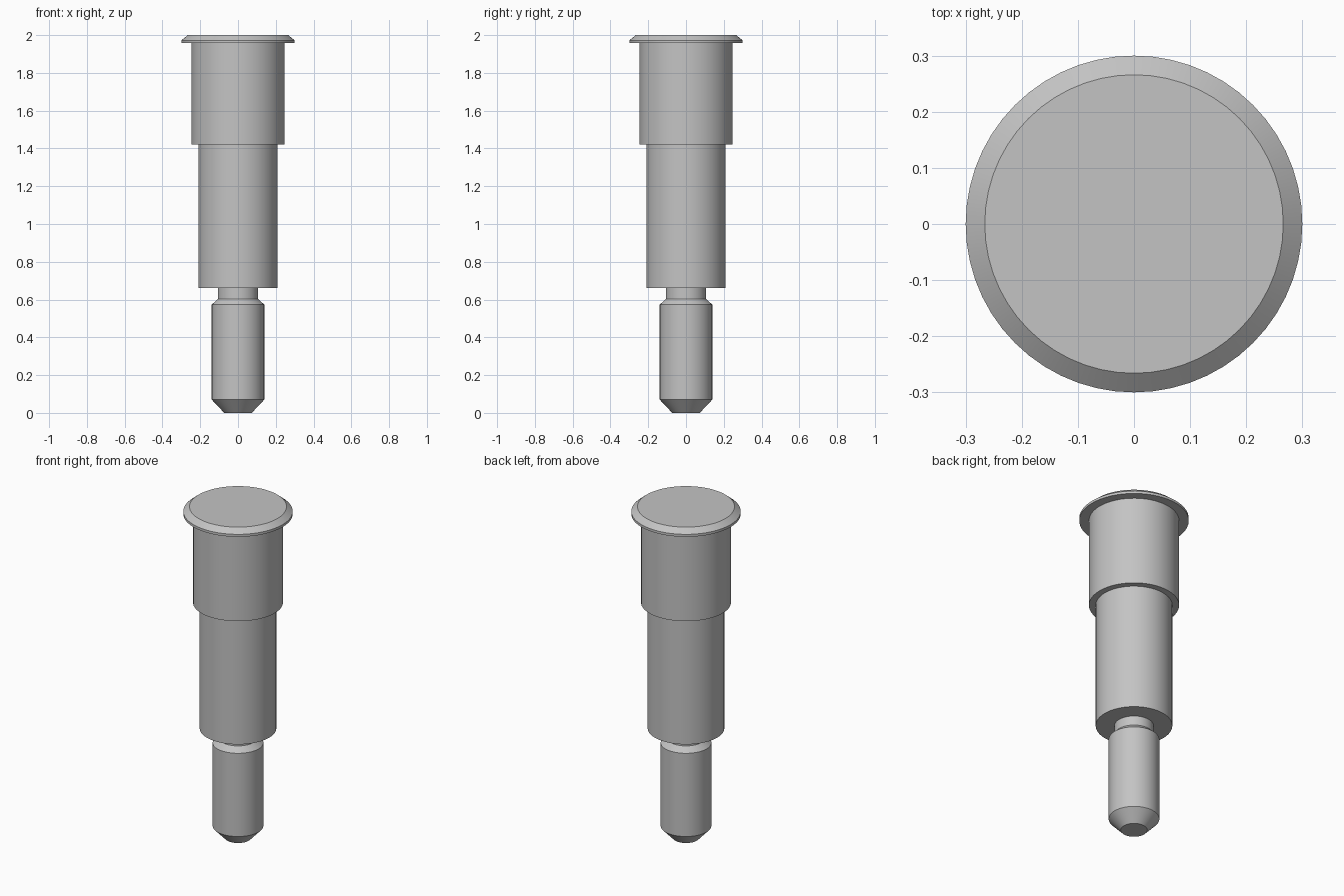
import bpy, bmesh, math

cube = bpy.data.objects.get("Cube")
if cube:
    bpy.data.objects.remove(cube, do_unlink=True)

SEGMENTS = 56

# Plain grey metal
metal = bpy.data.materials.new("grey_metal")
metal.use_nodes = True
GREY = (0.55, 0.55, 0.55, 1.0)
metal.diffuse_color = GREY
metal.node_tree.nodes["Principled BSDF"].inputs["Base Color"].default_value = GREY


def lathe(name, profile):
    """Turn a (radius, height) profile about z and cap both ends."""
    bm = bmesh.new()
    rings = []
    for r, z in profile:
        rings.append([bm.verts.new((r * math.cos(2 * math.pi * i / SEGMENTS),
                                    r * math.sin(2 * math.pi * i / SEGMENTS), z))
                      for i in range(SEGMENTS)])
    for low, high in zip(rings, rings[1:]):
        for i in range(SEGMENTS):
            j = (i + 1) % SEGMENTS
            bm.faces.new((low[i], low[j], high[j], high[i]))
    bm.faces.new(rings[0][::-1])
    bm.faces.new(rings[-1])
    bmesh.ops.recalc_face_normals(bm, faces=bm.faces)
    mesh = bpy.data.meshes.new(name)
    bm.to_mesh(mesh)
    bm.free()
    mesh.materials.append(metal)
    obj = bpy.data.objects.new(name, mesh)
    bpy.context.collection.objects.link(obj)
    bpy.ops.object.select_all(action='DESELECT')
    obj.select_set(True)
    bpy.context.view_layer.objects.active = obj
    bpy.ops.object.shade_smooth_by_angle(angle=math.radians(30))
    return obj


# One turned piece, from the tip up to the head
tip = [(0.073, 0.0), (0.139, 0.07), (0.139, 0.573)]
neck = [(0.107, 0.603), (0.107, 0.66)]
shank = [(0.21, 0.66), (0.21, 1.422)]
collar = [(0.247, 1.422), (0.247, 1.957)]
head = [(0.30, 1.957), (0.30, 1.972), (0.266, 2.0)]
lathe("stepped_pin", tip + neck + shank + collar + head)
